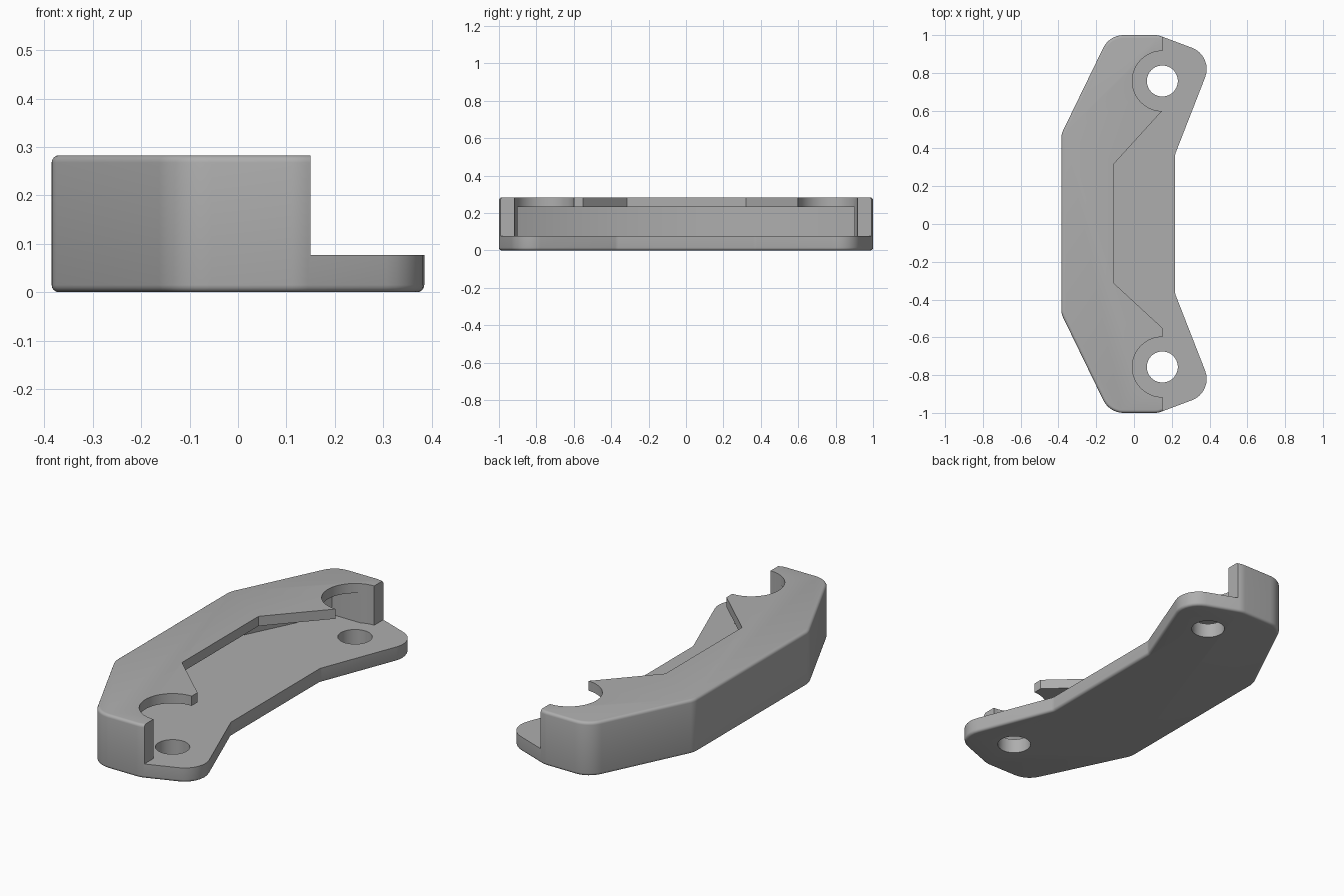
import bpy, bmesh, math
from mathutils import Vector

cube = bpy.data.objects.get("Cube")
if cube:
    bpy.data.objects.remove(cube, do_unlink=True)

grey = bpy.data.materials.new("plain_grey")
grey.use_nodes = True
colour = (0.42, 0.42, 0.42, 1)
grey.diffuse_color = colour
grey.node_tree.nodes["Principled BSDF"].inputs["Base Color"].default_value = colour

FLOOR, CEILING, TOP = 0.077, 0.232, 0.283
HOLE_X, HOLE_Y = 0.15, 0.757


def rounded(corners, steps=8):
    """Round each (x, y, radius) corner of a closed outline with a tangent arc."""
    out = []
    for i, (x, y, r) in enumerate(corners):
        p = Vector((x, y))
        a = (Vector(corners[i - 1][:2]) - p).normalized()
        b = (Vector(corners[(i + 1) % len(corners)][:2]) - p).normalized()
        half = a.angle(b) / 2
        centre = p + (a + b).normalized() * (r / math.sin(half))
        start = p + a * (r / math.tan(half)) - centre
        end = p + b * (r / math.tan(half)) - centre
        sweep = start.angle_signed(end)
        for k in range(steps + 1):
            t = -sweep * k / steps
            c, s = math.cos(t), math.sin(t)
            out.append((centre.x + c * start.x - s * start.y,
                        centre.y + s * start.x + c * start.y))
    return out


def prism(name, outline, z0, z1):
    bm = bmesh.new()
    face = bm.faces.new([bm.verts.new((x, y, z0)) for x, y in outline])
    grown = bmesh.ops.extrude_face_region(bm, geom=[face])["geom"]
    bmesh.ops.translate(bm, vec=(0, 0, z1 - z0),
                        verts=[v for v in grown if isinstance(v, bmesh.types.BMVert)])
    bmesh.ops.recalc_face_normals(bm, faces=bm.faces)
    mesh = bpy.data.meshes.new(name)
    bm.to_mesh(mesh)
    bm.free()
    mesh.materials.append(grey)
    obj = bpy.data.objects.new(name, mesh)
    bpy.context.collection.objects.link(obj)
    return obj


def circle(x, y, r, n=64):
    return [(x + r * math.cos(2 * math.pi * i / n),
             y + r * math.sin(2 * math.pi * i / n)) for i in range(n)]


# Bracket body: mirrored outline with softened bottom and top rims
half = [(-0.385, 0.475, 0.1), (-0.13, 1.0, 0.12), (0.128, 1.0, 0.1),
        (0.421, 0.89, 0.12), (0.218, 0.37, 0.05)]
outline = half + [(x, -y, r) for x, y, r in reversed(half)]
body = prism("bracket_body", rounded(outline), 0, TOP)
bevel = body.modifiers.new("rim", "BEVEL")
bevel.width, bevel.segments = 0.015, 4
bevel.limit_method, bevel.angle_limit = "ANGLE", math.radians(60)

# Cutters: open front step, inner cavity, top notch, screw recesses and holes
cavity = [(-0.305, 0.45), (-0.083, 0.9), (0.3, 0.9),
          (0.3, -0.9), (-0.083, -0.9), (-0.305, -0.45)]
notch = [(-0.105, 0.32), (HOLE_X, 0.6), (0.3, 0.6),
         (0.3, -0.55), (HOLE_X, -0.55), (-0.105, -0.315)]
step = [(HOLE_X, -1.2), (0.6, -1.2), (0.6, 1.2), (HOLE_X, 1.2)]
cutters = [prism("step_cutter", step, FLOOR, 0.5),
           prism("cavity_cutter", cavity, FLOOR, CEILING),
           prism("notch_cutter", notch, 0.15, 0.5)]
for side, y in (("back", HOLE_Y), ("front", -HOLE_Y)):
    cutters.append(prism(side + "_recess_cutter", circle(HOLE_X, y, 0.159), FLOOR, 0.5))
    cutters.append(prism(side + "_hole_cutter", circle(HOLE_X, y, 0.082), -0.2, 0.5))
for cutter in cutters:
    mod = body.modifiers.new(cutter.name, "BOOLEAN")
    mod.operation, mod.solver, mod.object = "DIFFERENCE", "EXACT", cutter

# Apply the cuts, drop the cutters and shade smoothly
bpy.context.view_layer.objects.active = body
body.select_set(True)
for mod in list(body.modifiers):
    bpy.ops.object.modifier_apply(modifier=mod.name)
for cutter in cutters:
    bpy.data.objects.remove(cutter, do_unlink=True)
bpy.ops.object.shade_smooth_by_angle(angle=math.radians(30))
